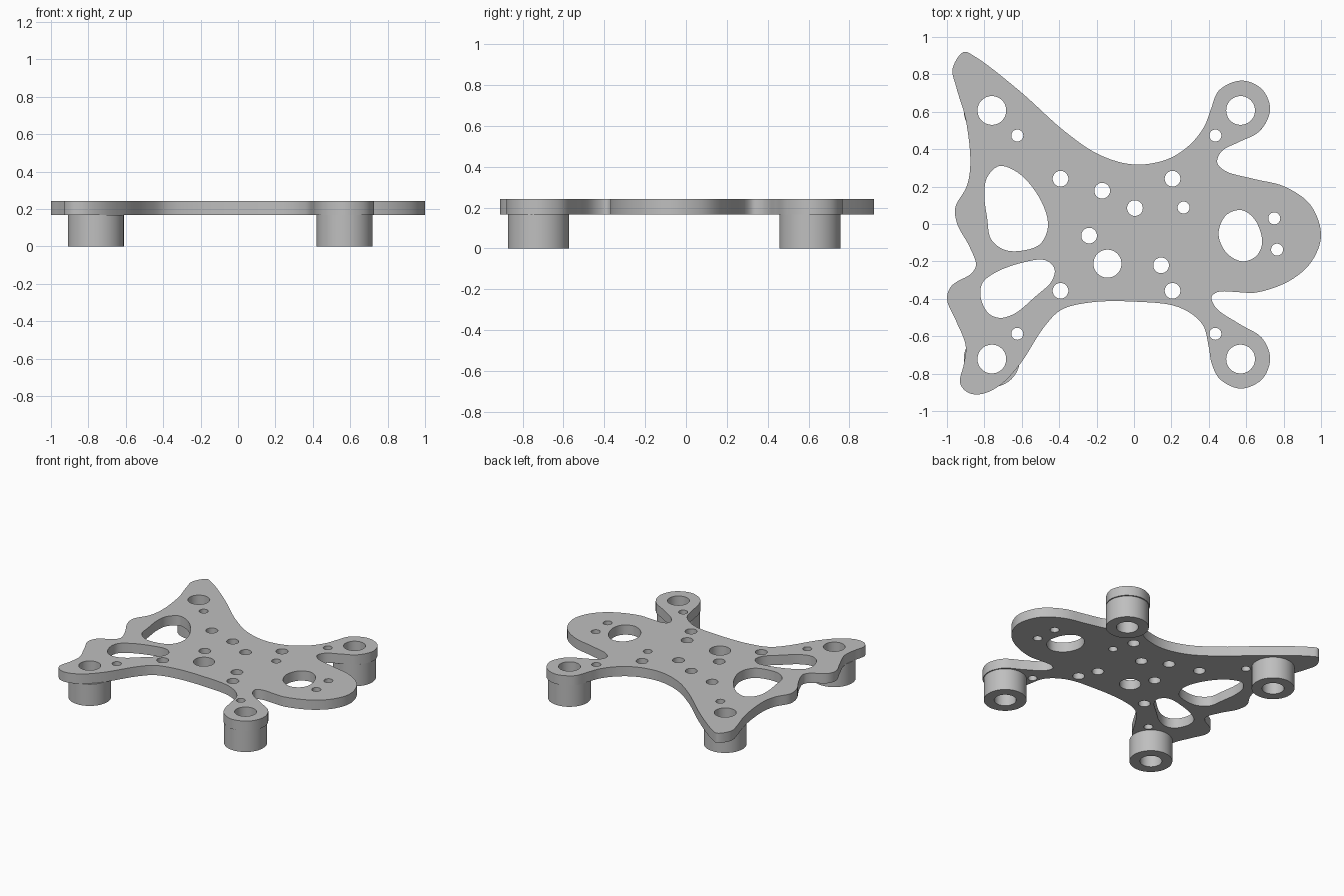
import bpy, bmesh, math

if "Cube" in bpy.data.objects:
    bpy.data.objects.remove(bpy.data.objects["Cube"])

grey = bpy.data.materials.new("plain grey")
grey.diffuse_color = (0.52, 0.52, 0.52, 1)
grey.use_nodes = True
grey.node_tree.nodes["Principled BSDF"].inputs["Base Color"].default_value = grey.diffuse_color

Z_POST, Z_TOP = 0.167, 0.242


def circle(cx, cy, r, n=40):
    return [(cx + r * math.cos(2 * math.pi * i / n),
             cy + r * math.sin(2 * math.pi * i / n)) for i in range(n)]


def smooth_loop(pts, steps=6):
    """Closed centripetal-style smooth curve through the points."""
    out, n = [], len(pts)
    for i in range(n):
        p0, p1, p2, p3 = (pts[(i + k) % n] for k in (-1, 0, 1, 2))
        a, b, c = (math.sqrt(math.dist(u, v)) for u, v in ((p0, p1), (p1, p2), (p2, p3)))
        tan = []
        for k in (0, 1):
            m1 = b * ((p1[k] - p0[k]) / a - (p2[k] - p0[k]) / (a + b)) + p2[k] - p1[k]
            m2 = b * ((p3[k] - p2[k]) / c - (p3[k] - p1[k]) / (b + c)) + p2[k] - p1[k]
            tan.append((m1, m2))
        for s in range(steps):
            t = s / steps
            h1, h2 = 2*t**3 - 3*t*t + 1, t**3 - 2*t*t + t
            h3, h4 = 3*t*t - 2*t**3, t**3 - t*t
            out.append(tuple(h1*p1[k] + h2*tan[k][0] + h3*p2[k] + h4*tan[k][1] for k in (0, 1)))
    return out


def extrude_profile(name, loops, z0, z1):
    """Fill an outline (further loops are holes) and extrude it from z0 to z1."""
    cu = bpy.data.curves.new(name + "_profile", 'CURVE')
    cu.dimensions, cu.fill_mode = '2D', 'BOTH'
    cu.extrude = (z1 - z0) / 2
    for loop in loops:
        sp = cu.splines.new('POLY')
        sp.points.add(len(loop) - 1)
        for p, (x, y) in zip(sp.points, loop):
            p.co = (x, y, 0, 1)
        sp.use_cyclic_u = True
    tmp = bpy.data.objects.new(name + "_profile", cu)
    bpy.context.collection.objects.link(tmp)
    dg = bpy.context.evaluated_depsgraph_get()
    me = bpy.data.meshes.new_from_object(tmp.evaluated_get(dg))
    bpy.data.objects.remove(tmp)
    bm = bmesh.new()
    bm.from_mesh(me)
    bmesh.ops.remove_doubles(bm, verts=bm.verts, dist=1e-5)
    bmesh.ops.translate(bm, verts=bm.verts, vec=(0, 0, (z0 + z1) / 2))
    bmesh.ops.recalc_face_normals(bm, faces=bm.faces)
    bm.to_mesh(me)
    bm.free()
    me.name = name
    me.materials.clear()
    me.materials.append(grey)
    ob = bpy.data.objects.new(name, me)
    bpy.context.collection.objects.link(ob)
    me.shade_smooth()
    me.set_sharp_from_angle(angle=math.radians(30))
    return ob


# Plate outline, anticlockwise from the rear left tip
outline = [
    (-.91, .92), (-.97, .83), (-.95, .73), (-.90, .56), (-.875, .32), (-.895, .20),
    (-.955, .09), (-.945, 0), (-.88, -.12), (-.845, -.22), (-.87, -.265), (-.975, -.33),
    (-1, -.40), (-.955, -.51), (-.90, -.65), (-.91, -.75), (-.93, -.85), (-.89, -.90),
    (-.82, -.91), (-.72, -.865), (-.61, -.75), (-.48, -.55), (-.39, -.46), (-.24, -.42),
    (0, -.415), (.24, -.445), (.365, -.535), (.4, -.66), (.415, -.745), (.46, -.83),
    (.57, -.88), (.685, -.83), (.728, -.72), (.685, -.61), (.565, -.535), (.44, -.45),
    (.415, -.39), (.45, -.363), (.565, -.365), (.65, -.367), (.83, -.305), (.95, -.2),
    (1, -.06), (.945, .10), (.805, .2), (.645, .24), (.485, .285), (.445, .33),
    (.47, .39), (.565, .44), (.67, .495), (.728, .61), (.685, .72), (.575, .767),
    (.455, .715), (.41, .61), (.375, .52), (.295, .42), (.175, .345), (0, .318),
    (-.185, .37), (-.37, .495), (-.61, .71), (-.85, .895)]

# Three freeform windows
window_rear = [(-.72, .31), (-.785, .25), (-.80, .16), (-.785, .03), (-.765, -.08),
               (-.70, -.135), (-.62, -.145), (-.505, -.11), (-.46, -.015), (-.495, .12),
               (-.61, .267)]
window_front = [(-.475, -.193), (-.61, -.21), (-.745, -.262), (-.81, -.315), (-.82, -.39),
                (-.78, -.475), (-.72, -.502), (-.64, -.48), (-.53, -.39), (-.44, -.305),
                (-.425, -.24)]
window_right = [(.565, .075), (.49, .045), (.452, -.055), (.495, -.155), (.58, -.2),
                (.655, -.17), (.685, -.1), (.66, 0), (.615, .055)]

# Round holes, grouped by radius
posts = [(x, y) for x in (-.76, .57) for y in (.607, -.722)]
holes = {
    .077: posts,
    .075: [(-.142, -.212)],
    .042: [(x, y) for x in (-.393, .206) for y in (.242, -.357)]
          + [(-.17, .178), (.005, .085), (-.24, -.062), (.145, -.221)],
    .032: [(x, y) for x in (-.624, .435) for y in (.473, -.587)]
          + [(.265, .088), (.75, .03), (.765, -.137)],
}

loops = [smooth_loop(w) for w in (outline, window_rear, window_front, window_right)]
loops += [circle(x, y, r) for r, centres in holes.items() for x, y in centres]
extrude_profile("mounting_plate", loops, Z_POST, Z_TOP)

# Hollow standoff posts below the plate
for i, (x, y) in enumerate(posts):
    extrude_profile(f"standoff_post_{i + 1}", [circle(x, y, .15), circle(x, y, .077)], 0, Z_POST)
